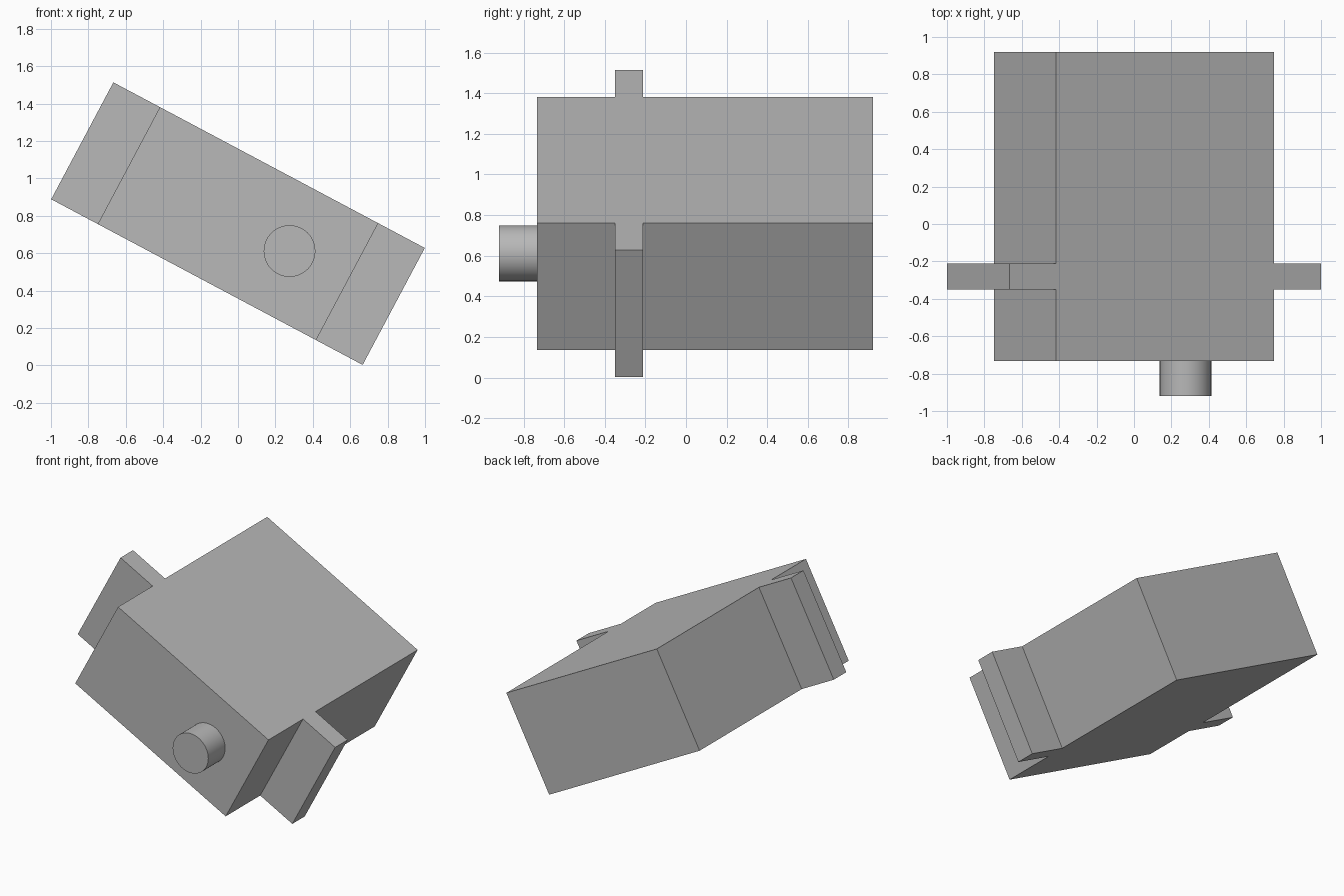
import bpy
from math import radians
from mathutils import Matrix

cube = bpy.data.objects.get("Cube")
if cube:
    bpy.data.objects.remove(cube, do_unlink=True)

grey = bpy.data.materials.new("plain grey")
grey.use_nodes = True
GREY = (0.48, 0.48, 0.48, 1)
grey.diffuse_color = GREY
grey.node_tree.nodes["Principled BSDF"].inputs["Base Color"].default_value = GREY

# Everything is laid out level around the body's middle, then tilted
TILT = Matrix.Translation((0, 0, 0.758)) @ Matrix.Rotation(radians(28), 4, "Y")
BODY_LENGTH, FULL_LENGTH, HEIGHT = 1.322, 1.886, 0.708
FRONT, BACK = -0.733, 0.92


def place(name, local):
    ob = bpy.context.object
    ob.name = ob.data.name = name
    ob.data.transform(TILT @ local)
    ob.data.materials.append(grey)
    return ob


def box(name, x0, x1, y0, y1):
    bpy.ops.mesh.primitive_cube_add(size=1)
    centre = Matrix.Translation(((x0 + x1) / 2, (y0 + y1) / 2, 0))
    return place(name, centre @ Matrix.Diagonal((x1 - x0, y1 - y0, HEIGHT, 1)))


# Main block
box("body", -BODY_LENGTH / 2, BODY_LENGTH / 2, FRONT, BACK)

# Mounting flanges on both ends
box("left_flange", BODY_LENGTH / 2, FULL_LENGTH / 2, -0.35, -0.212)
box("right_flange", -FULL_LENGTH / 2, -BODY_LENGTH / 2, -0.35, -0.212)

# Round output shaft on the front
shaft_depth = 0.187
bpy.ops.mesh.primitive_cylinder_add(vertices=64, radius=0.138, depth=shaft_depth)
place("shaft", Matrix.Translation((0.312, FRONT - shaft_depth / 2, 0))
      @ Matrix.Rotation(radians(90), 4, "X"))
bpy.ops.object.shade_smooth_by_angle(angle=radians(30))
